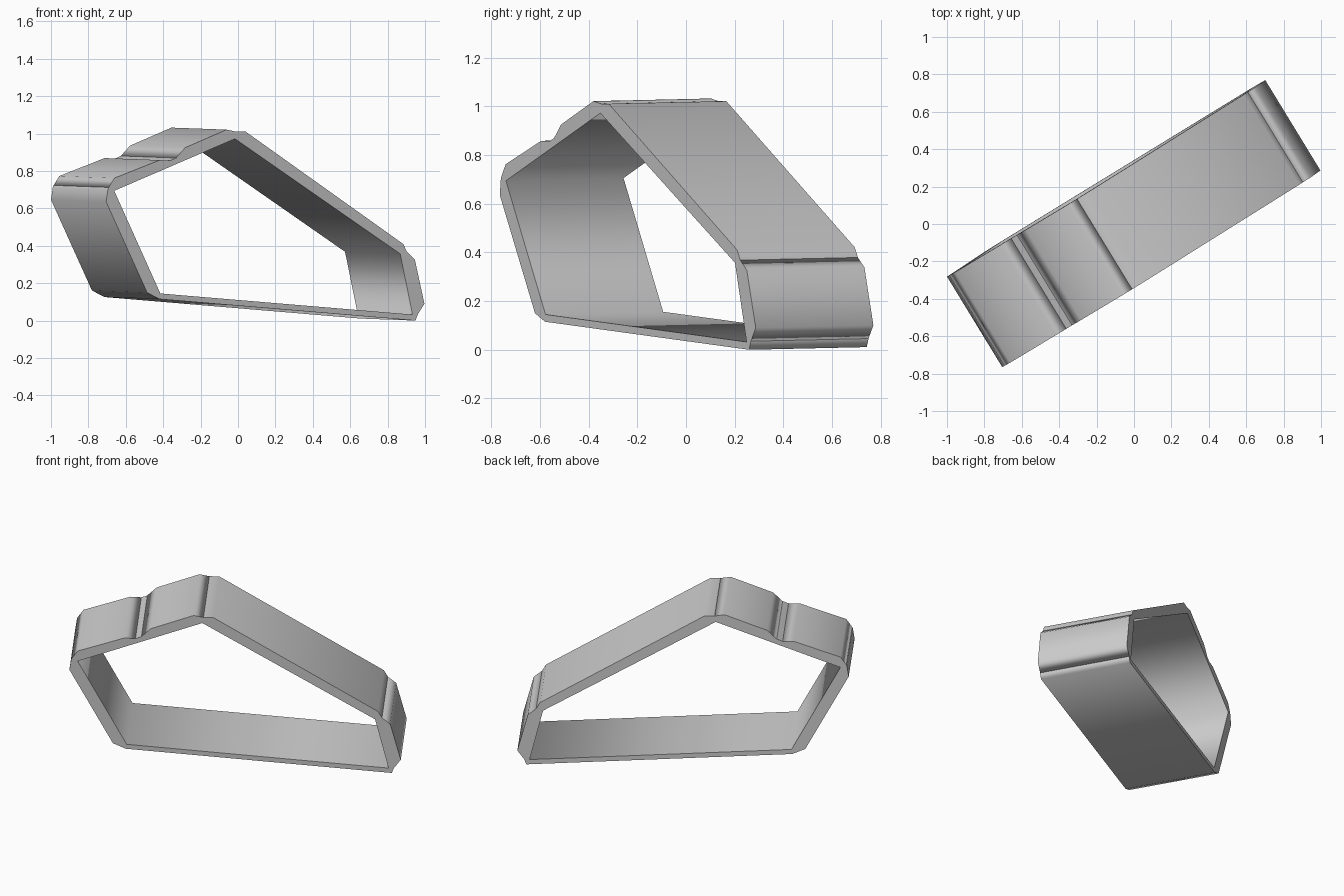
import bpy
import math
from mathutils import Matrix

if "Cube" in bpy.data.objects:
    bpy.data.objects.remove(bpy.data.objects["Cube"])

HALF_DEPTH = 0.283
MID = 0.51
# Upright profile plane, turned about z and leaning very slightly
PLACE = (Matrix.Translation((0, 0, MID + 0.0055))
         @ Matrix.Rotation(math.radians(31.4), 4, 'Z')
         @ Matrix.Rotation(math.radians(91.1), 4, 'X'))


def extrude_profile(name, *loops):
    """Extrude a closed profile; a second loop cuts the opening."""
    cu = bpy.data.curves.new(name, 'CURVE')
    cu.dimensions = '2D'
    cu.fill_mode = 'BOTH'
    cu.extrude = HALF_DEPTH
    for loop in loops:
        sp = cu.splines.new('POLY')
        sp.points.add(len(loop) - 1)
        for p, (u, z) in zip(sp.points, loop):
            p.co = (u, z - MID, 0, 1)
        sp.use_cyclic_u = True
    ob = bpy.data.objects.new(name, cu)
    bpy.context.collection.objects.link(ob)
    ob.matrix_world = PLACE
    bpy.ops.object.select_all(action='DESELECT')
    ob.select_set(True)
    bpy.context.view_layer.objects.active = ob
    bpy.ops.object.convert(target='MESH')
    return bpy.context.object


# Open five-sided frame
extrude_profile(
    "frame",
    [(-0.66, 0.115), (0.945, 0.0), (0.96, 0.035), (0.887, 0.368),
     (0.863, 0.41), (-0.13, 1.01), (-0.19, 1.01), (-0.985, 0.712),
     (-0.99, 0.70), (-1.0, 0.635), (-0.738, 0.15)],
    [(-0.655, 0.145), (0.926, 0.032), (0.845, 0.357),
     (-0.197, 0.972), (-0.95, 0.694)])

# Raised pads on the outside of the frame
extrude_profile("lower_top_pad", [
    (-0.985, 0.712), (-0.60, 0.856), (-0.667, 0.858), (-0.95, 0.762)])
extrude_profile("upper_top_pad", [
    (-0.565, 0.8694), (-0.19, 1.01), (-0.25, 1.021), (-0.508, 0.925)])
extrude_profile("end_pad", [
    (0.96, 0.035), (1.0, 0.09), (0.937, 0.327), (0.887, 0.368)])
